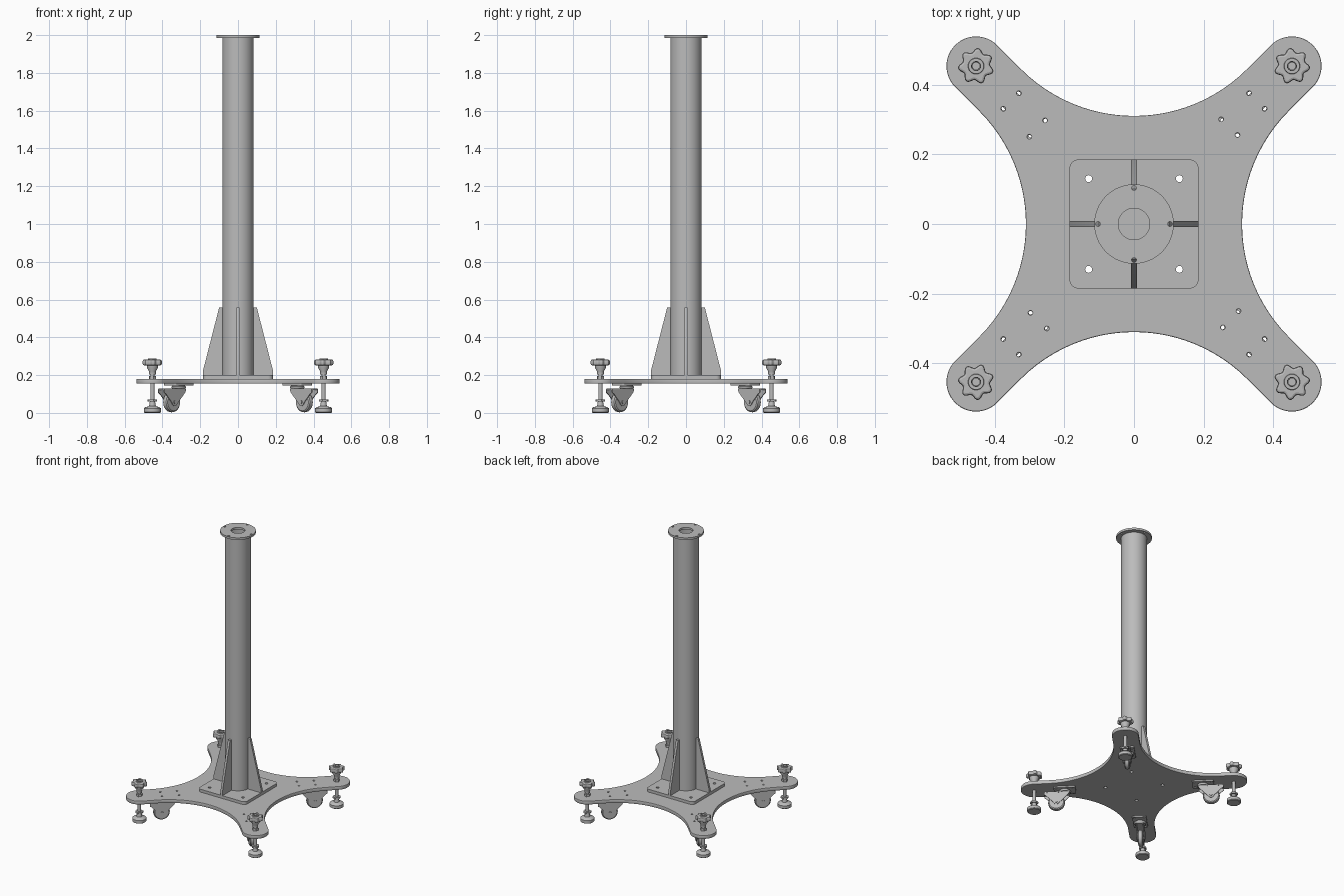
import bpy
from math import sin, cos, pi, radians, sqrt
from mathutils import Matrix

cube = bpy.data.objects.get("Cube")
if cube:
    bpy.data.objects.remove(cube)

grey = bpy.data.materials.new("steel_grey")
grey.use_nodes = True
colour = (0.5, 0.5, 0.5, 1)
grey.diffuse_color = colour
grey.node_tree.nodes["Principled BSDF"].inputs["Base Color"].default_value = colour


def activate(ob):
    bpy.ops.object.select_all(action='DESELECT')
    ob.select_set(True)
    bpy.context.view_layer.objects.active = ob


def finish(ob):
    ob.data.materials.clear()
    ob.data.materials.append(grey)
    activate(ob)
    bpy.ops.object.shade_smooth_by_angle(angle=radians(35))
    return ob


def arc(cx, cy, r, a0, a1, n):
    """Points along an arc, angles in degrees."""
    angles = [radians(a0 + (a1 - a0) * i / n) for i in range(n + 1)]
    return [(cx + r * cos(a), cy + r * sin(a)) for a in angles]


def circle(cx, cy, r, n=20):
    return arc(cx, cy, r, 0, 360, n)[:-1]


def rounded_rect(cx, cy, hx, hy, r):
    pts = []
    for sx, sy, a in ((1, 1, 0), (-1, 1, 90), (-1, -1, 180), (1, -1, 270)):
        pts += arc(cx + sx * (hx - r), cy + sy * (hy - r), r, a, a + 90, 6)
    return pts


def plate(name, loops, z0, z1, bevel=0.0):
    """Flat plate from an outline followed by hole loops."""
    cu = bpy.data.curves.new(name, 'CURVE')
    cu.dimensions, cu.fill_mode = '2D', 'BOTH'
    cu.extrude = (z1 - z0) / 2 - bevel
    cu.bevel_depth, cu.bevel_resolution, cu.offset = bevel, 1, -bevel
    for loop in loops:
        sp = cu.splines.new('POLY')
        sp.points.add(len(loop) - 1)
        for p, (x, y) in zip(sp.points, loop):
            p.co = (x, y, 0, 1)
        sp.use_cyclic_u = True
    ob = bpy.data.objects.new(name, cu)
    bpy.context.collection.objects.link(ob)
    activate(ob)
    bpy.ops.object.convert(target='MESH')
    ob = bpy.context.object
    ob.data.transform(Matrix.Translation((0, 0, (z0 + z1) / 2)))
    return finish(ob)


def upright(name, outline, y, thickness):
    """Plate standing in the xz plane, centred at the given y."""
    ob = plate(name, [outline], -thickness / 2, thickness / 2)
    ob.data.transform(Matrix.Translation((0, y, 0)) @ Matrix.Rotation(pi / 2, 4, 'X'))
    return ob


def lathe(name, profile, cx=0, n=32, closed=False):
    """Spin (radius, z) points about the vertical; open profiles are capped."""
    verts = [(r * cos(2 * pi * i / n), r * sin(2 * pi * i / n), z)
             for r, z in profile for i in range(n)]
    m = len(profile)
    faces = []
    for j in range(m if closed else m - 1):
        a, b = j * n, (j + 1) % m * n
        faces += [(a + i, a + (i + 1) % n, b + (i + 1) % n, b + i) for i in range(n)]
    if not closed:
        faces += [tuple(reversed(range(n))), tuple(range((m - 1) * n, m * n))]
    me = bpy.data.meshes.new(name)
    me.from_pydata(verts, [], faces)
    me.transform(Matrix.Translation((cx, 0, 0)))
    ob = bpy.data.objects.new(name, me)
    bpy.context.collection.objects.link(ob)
    return finish(ob)


def four_around(ob, start, labels):
    """Repeat a part four times around the column."""
    base = ob.name
    for k, label in enumerate(labels):
        part = ob if k == 0 else ob.copy()
        if k:
            bpy.context.collection.objects.link(part)
        part.name = base + "_" + label
        part.matrix_world = Matrix.Rotation(radians(start + 90 * k), 4, 'Z')


def spin_points(pts):
    out = []
    for x, y in pts:
        out += [(x, y), (-y, x), (-x, -y), (y, -x)]
    return out


# Four-armed base with rounded tips and concave sides
tip, tip_r, waist = 0.453, 0.085, 0.31
gap = tip_r * sqrt(2)
sweep = (waist - gap) / (sqrt(2) - 1)
quarter = arc(tip, tip, tip_r, -45, 135, 24) + arc(0, waist + sweep, sweep, -45, -135, 24)
outline = []
for k in range(4):
    c, s = round(cos(k * pi / 2)), round(sin(k * pi / 2))
    outline += [(c * x - s * y, s * x + c * y) for x, y in quarter]
bolts = spin_points([(0.13, 0.13)])
caster_holes = spin_points([(0.33, 0.375), (0.375, 0.33), (0.25, 0.3), (0.297, 0.255)])
plate("base", [outline] + [circle(x, y, 0.01) for x, y in bolts]
      + [circle(x, y, 0.006, 12) for x, y in caster_holes], 0.155, 0.18, 0.003)

# Column foot plate, tube and top flange
plate("foot_plate", [rounded_rect(0, 0, 0.185, 0.185, 0.025)]
      + [circle(x, y, 0.01) for x, y in bolts], 0.18, 0.2)
lathe("column", [(0.083, 0.2), (0.083, 1.985), (0.074, 1.985), (0.074, 0.2)], n=64, closed=True)
plate("top_flange", [circle(0, 0, 0.114, 64), circle(0, 0, 0.045, 40)]
      + [circle(x, y, 0.007, 12) for x, y in spin_points([(0.103, 0)])], 1.985, 2.0)

# Gusset ribs
rib = upright("rib", [(0.08, 0.2), (0.185, 0.2), (0.185, 0.225), (0.1, 0.557), (0.08, 0.557)], 0, 0.016)
four_around(rib, 0, ["left", "back", "right", "front"])

# Levelling foot with star knob, built along +x then repeated on each arm
corners = ["back_left", "back_right", "front_right", "front_left"]
u = tip * sqrt(2)
star = []
for i in range(84):
    a = 2 * pi * i / 84
    r = 0.046 + 0.006 * cos(7 * a)
    star.append((u + r * cos(a), r * sin(a)))
leg_parts = [
    plate("knob", [star, circle(u, 0, 0.012)], 0.252, 0.282, 0.007),
    lathe("knob_collar", [(0.024, 0.278), (0.022, 0.288), (0.013, 0.288), (0.013, 0.278)], u, closed=True),
    lathe("knob_hub", [(0.018, 0.204), (0.018, 0.22), (0.03, 0.24), (0.03, 0.256)], u),
    lathe("stud", [(0.011, 0.03), (0.011, 0.276)], u, 20),
    lathe("lock_nut", [(0.02, 0.18), (0.02, 0.196)], u, 6),
    lathe("foot_nut", [(0.026, 0.06), (0.026, 0.072)], u, 6),
    lathe("levelling_foot", [(0.04, 0), (0.045, 0.004), (0.045, 0.024), (0.038, 0.03),
                             (0.018, 0.036), (0.014, 0.06)], u),
]

# Swivel caster
cu, wu, wz = 0.444, 0.497, 0.057
leg_parts += [
    plate("caster_plate", [rounded_rect(cu, 0, 0.07, 0.045, 0.01)]
          + [circle(cu + sx * 0.055, sy * 0.03, 0.006, 12) for sx in (-1, 1) for sy in (-1, 1)],
          0.145, 0.155),
    lathe("caster_swivel", [(0.034, 0.128), (0.038, 0.134), (0.038, 0.14), (0.03, 0.146)], cu),
    plate("fork_top", [rounded_rect(0.494, 0, 0.082, 0.025, 0.01)], 0.122, 0.13),
]
cheek = ([(0.412, 0.126), (0.418, 0.11)] + arc(wu, wz, 0.02, 215, 350, 8)
         + [(0.563, 0.1), (0.576, 0.108), (0.576, 0.126)])
for side, y in (("a", -0.022), ("b", 0.022)):
    leg_parts.append(upright("fork_cheek_" + side, cheek, y, 0.005))

# Wheel and axle are turned upright after spinning
for name, prof in (("wheel", [(0.046, -0.016), (0.052, -0.011), (0.054, 0), (0.052, 0.011), (0.046, 0.016)]),
                   ("axle", [(0.009, -0.029), (0.009, 0.029)])):
    ob = lathe(name, prof)
    ob.data.transform(Matrix.Translation((wu, 0, wz)) @ Matrix.Rotation(pi / 2, 4, 'X'))
    leg_parts.append(ob)

for part in leg_parts:
    four_around(part, 45, corners)
